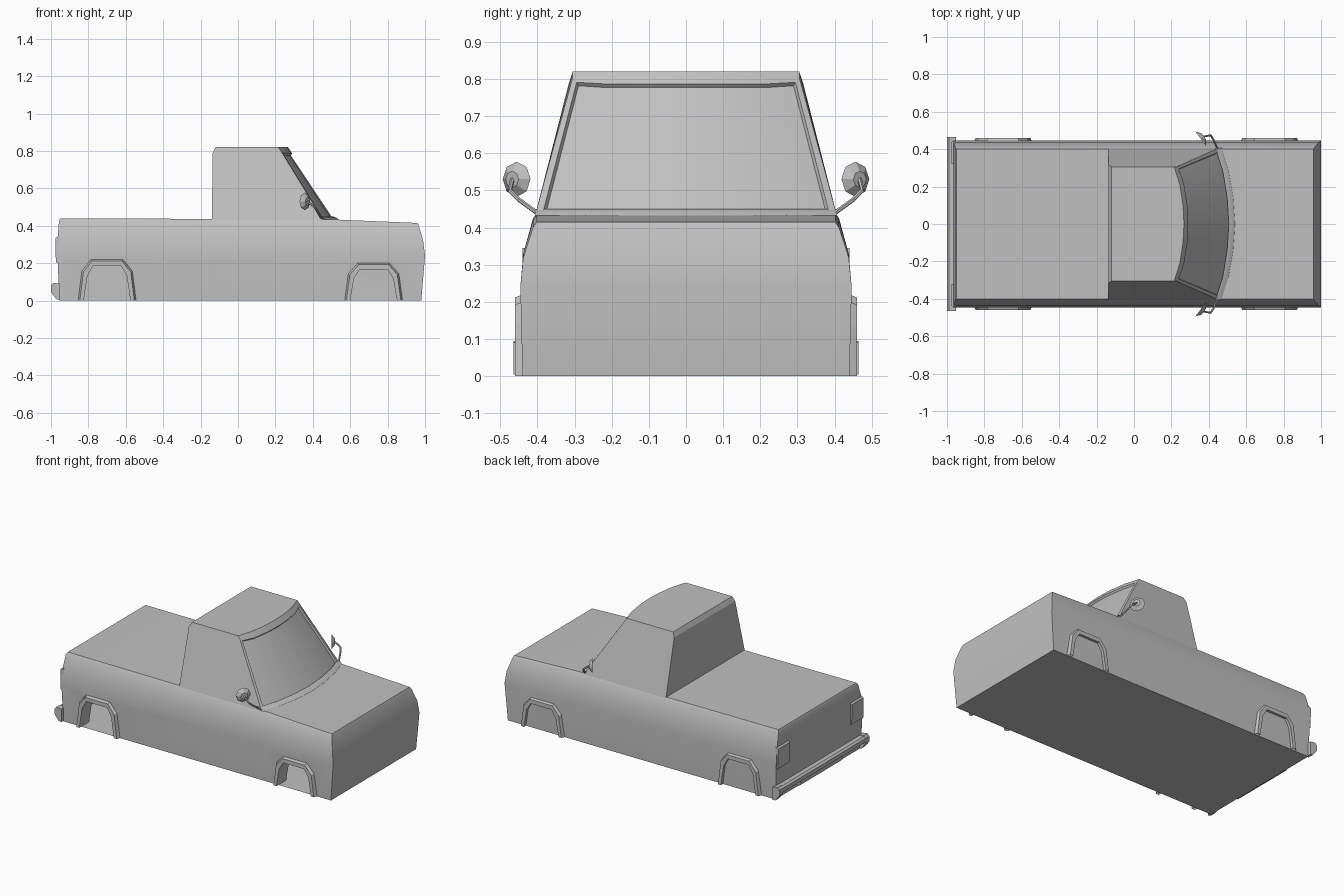
import bpy, bmesh, math
from mathutils import Vector, Matrix

if "Cube" in bpy.data.objects:
    bpy.data.objects.remove(bpy.data.objects["Cube"])

paint = bpy.data.materials.new("plain_grey")
paint.use_nodes = True
GREY = (0.53, 0.53, 0.53, 1)
paint.diffuse_color = GREY
paint.node_tree.nodes["Principled BSDF"].inputs["Base Color"].default_value = GREY


def finish(name, bm, angle=25, weld=True):
    """Turn a bmesh into a named, shaded object."""
    if weld:
        bmesh.ops.remove_doubles(bm, verts=bm.verts, dist=0.0005)
    bmesh.ops.recalc_face_normals(bm, faces=bm.faces)
    mesh = bpy.data.meshes.new(name)
    bm.to_mesh(mesh)
    bm.free()
    ob = bpy.data.objects.new(name, mesh)
    bpy.context.collection.objects.link(ob)
    mesh.materials.append(paint)
    bpy.ops.object.select_all(action='DESELECT')
    ob.select_set(True)
    bpy.context.view_layer.objects.active = ob
    bpy.ops.object.shade_smooth_by_angle(angle=math.radians(angle))
    return ob


def face(bm, points):
    return bm.faces.new([bm.verts.new(p) for p in points])


def bridge(bm, a, b):
    """Quads between two open rows of points."""
    return [face(bm, (a[i], a[i + 1], b[i + 1], b[i])) for i in range(len(a) - 1)]


def flip(points):
    return [(x, -y, z) for x, y, z in points]


def arch(cx, half, shoulder, top):
    """Six-point wheel arch outline in x and z."""
    left = [(-half, 0), (-half + 0.02, top * 0.72), (-shoulder, top)]
    right = [(-x, z) for x, z in reversed(left)]
    return [(cx + x, z) for x, z in left + right]


wheels = [(-0.70, 0.185), (0.725, 0.165)]
outer = [arch(cx, 0.155, 0.085, top + 0.035) for cx, top in wheels]
inner = [arch(cx, 0.125, 0.075, top) for cx, top in wheels]

# Hollow body: levels of (rear z, front z, rear x, front x, half width)
levels = [(0, 0, -0.955, 0.98, 0.44),
          (0.24, 0.24, -0.965, 1.0, 0.446),
          (0.33, 0.32, -0.965, 0.99, 0.438),
          (0.425, 0.40, -0.957, 0.967, 0.412),
          (0.44, 0.415, -0.95, 0.96, 0.402)]
COWL = 0.5


def side_row(level):
    zr, zf, xr, xf, y = level
    mid_z = zr if zr < 0.4 else zr - 0.006
    return [(xr, y, zr), (COWL, y, mid_z), (xf, y, zf)]


rows = [side_row(level) for level in levels]
bm = bmesh.new()
for mirror in (lambda p: p, flip):
    # Lower panel wraps over both wheel arches
    low = [rows[0][0]]
    for outline in outer:
        low += [(x, 0.44 + 0.025 * z, z) for x, z in outline]
    low += [rows[0][2]] + rows[1][::-1]
    face(bm, mirror(low))
    for a, b in zip(rows[1:], rows[2:]):
        bridge(bm, mirror(a), mirror(b))
# Front, rear, deck, hood and floor
for end in (0, 2):
    for a, b in zip(rows, rows[1:]):
        p, q = [a[end]], [b[end]]
        face(bm, p + q + flip(q) + flip(p))
bridge(bm, rows[-1], flip(rows[-1]))
face(bm, [rows[0][0], rows[0][2]] + flip([rows[0][2], rows[0][0]]))
bmesh.ops.triangulate(bm, faces=[f for f in bm.faces if len(f.verts) > 4])
finish("body_shell", bm)

# Flared arch lips with short liners
for label, out, inn in zip(("rear", "front"), outer, inner):
    for side, s in (("left", 1), ("right", -1)):
        bm = bmesh.new()
        cx = (out[0][0] + out[-1][0]) / 2
        lip = [(cx + (x - cx) * 0.94, z * 0.96) for x, z in out]
        loops = [[(x, s * y, z) for x, z in line] for line, y in
                 ((out, 0.44), (lip, 0.461), (inn, 0.461), (inn, 0.36))]
        for a, b in zip(loops, loops[1:]):
            bridge(bm, a, b)
        finish(f"{label}_{side}_wheel_arch", bm)

# Cab with a bowed windshield
half_roof = [(0.215, 0.305), (0.245, 0.21), (0.262, 0.1), (0.267, 0)]
half_base = [(0.455, 0.407), (0.495, 0.28), (0.518, 0.14), (0.527, 0)]


def bow(half, dx, z):
    pts = [(x + dx, y, z) for x, y in half]
    return pts + flip(pts[-2::-1])


roof_edge = bow(half_roof, 0, 0.82)
glass_top = bow(half_roof, 0.012, 0.803)
glass_base = bow(half_base, 0, 0.43)
bm = bmesh.new()
rear = [(-0.14, 0.407, 0.43), (-0.135, 0.315, 0.79), (-0.12, 0.305, 0.82)]
face(bm, [rear[2]] + roof_edge + flip([rear[2]]))
bridge(bm, rear, flip(rear))
side = rear + [roof_edge[0], glass_top[0], glass_base[0]]
face(bm, side)
face(bm, flip(side))
bridge(bm, roof_edge, glass_top)
glass = bridge(bm, glass_top, glass_base)
bmesh.ops.remove_doubles(bm, verts=bm.verts, dist=0.0005)
bmesh.ops.recalc_face_normals(bm, faces=bm.faces)
bmesh.ops.inset_region(bm, faces=glass, thickness=0.02, depth=0)
bmesh.ops.inset_region(bm, faces=glass, thickness=0.004, depth=-0.012)
finish("cab", bm)

# Raised cowl strip at the windshield foot
bm = bmesh.new()
low = [(x + 0.018, y, 0.428) for x, y, z in glass_base]
high = [(x, y, 0.443) for x, y, z in glass_base]
bridge(bm, low, high)
bridge(bm, high, [(x - 0.02, y, 0.45) for x, y, z in glass_base])
finish("cowl_strip", bm)


def prism(name, profile, y0, y1):
    """Extrude an x-z profile along y."""
    bm = bmesh.new()
    a = [(x, y0, z) for x, z in profile]
    b = [(x, y1, z) for x, z in profile]
    bridge(bm, a + a[:1], b + b[:1])
    face(bm, a)
    face(bm, b)
    return finish(name, bm)


# Rear bumper: bar, centre step and turned-in ends
bar = [(-0.955, 0.05), (-0.985, 0.045), (-1.0, 0.055),
       (-1.0, 0.08), (-0.988, 0.09), (-0.955, 0.09)]
prism("rear_bumper", bar, -0.44, 0.44)
step = [(-0.955, 0.012), (-0.975, 0.012), (-0.985, 0.05), (-0.955, 0.05)]
prism("bumper_step", step, -0.22, 0.22)
cap = [(-0.952, 0.005), (-0.972, 0.008), (-1.0, 0.045), (-1.0, 0.08),
       (-0.988, 0.095), (-0.952, 0.09)]
lamp = [(-0.955, 0.2), (-0.974, 0.205), (-0.976, 0.335), (-0.955, 0.345)]

for side_name, s in (("left", 1), ("right", -1)):
    prism(f"{side_name}_bumper_end", cap, s * 0.425, s * 0.465)
    prism(f"{side_name}_tail_lamp", lamp, s * 0.32, s * 0.44)

    # Door mirror: shallow eight-sided dish on a bent stalk
    bm = bmesh.new()
    bmesh.ops.create_cone(bm, cap_ends=True, segments=8, radius1=0.047,
                          radius2=0.022, depth=0.02)
    normal = Vector((0.8, s * 0.6, 0.0))
    turn = normal.to_track_quat('Z', 'Y').to_matrix().to_4x4()
    bm.transform(Matrix.Translation((0.365, s * 0.462, 0.53)) @ turn)
    finish(f"{side_name}_mirror", bm)

    path = [(0.45, 0.395, 0.435), (0.425, 0.45, 0.475),
            (0.41, 0.475, 0.50), (0.37, 0.467, 0.53)]
    bm = bmesh.new()
    for a, b in zip(path, path[1:]):
        a, b = [Vector((x, s * y, z)) for x, y, z in (a, b)]
        spin = (b - a).to_track_quat('Z', 'Y').to_matrix().to_4x4()
        bmesh.ops.create_cone(bm, cap_ends=True, segments=6, radius1=0.006,
                              radius2=0.006, depth=(b - a).length,
                              matrix=Matrix.Translation((a + b) / 2) @ spin)
    finish(f"{side_name}_mirror_stalk", bm, weld=False)
